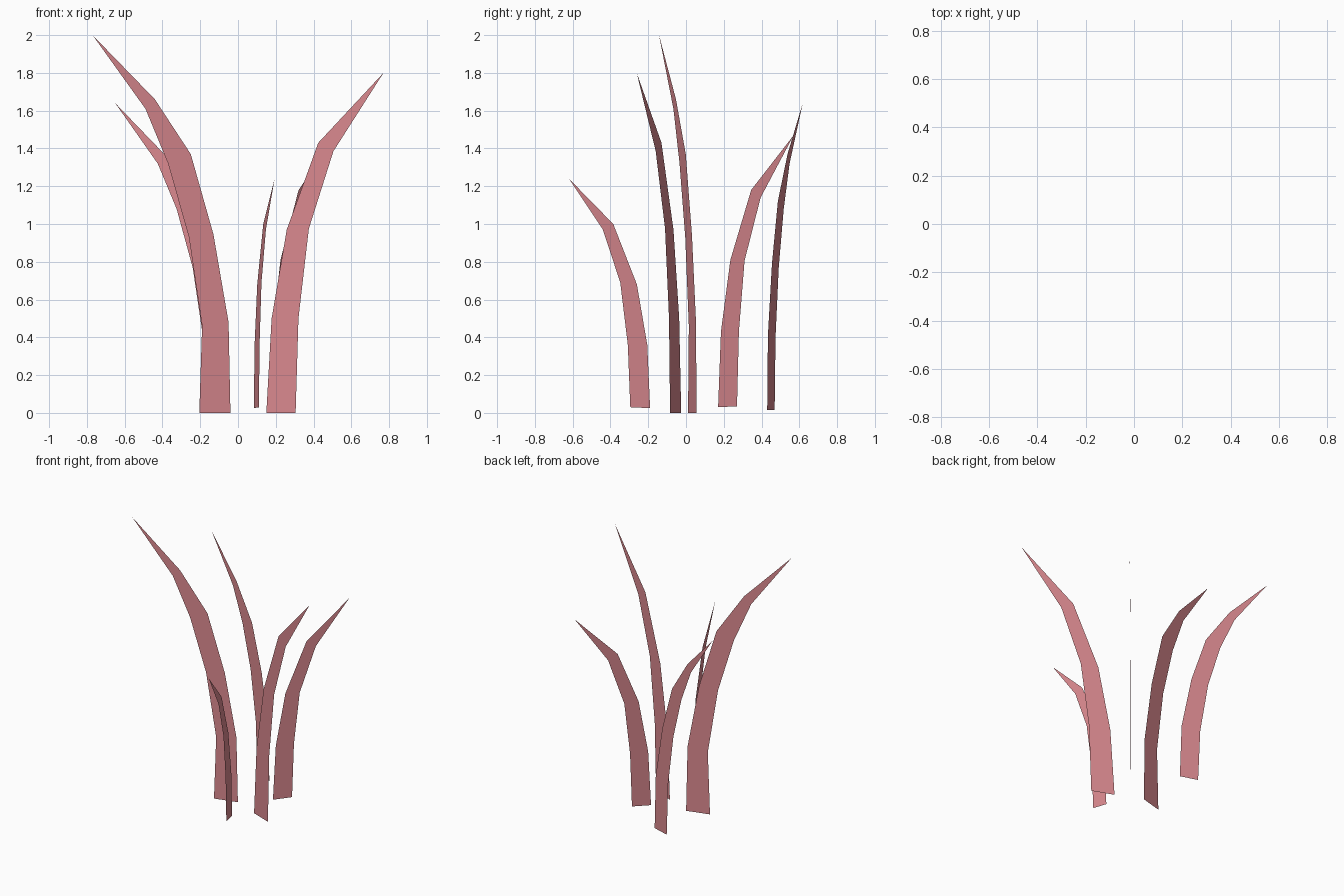
import bpy

if "Cube" in bpy.data.objects:
    bpy.data.objects.remove(bpy.data.objects["Cube"])

# One pink colour for all blades
pink = bpy.data.materials.new("dusty_pink")
pink.diffuse_color = (0.70, 0.25, 0.275, 1)
pink.use_nodes = True
pink.node_tree.nodes["Principled BSDF"].inputs["Base Color"].default_value = pink.diffuse_color


def blade(name, rows, tip, plane, along="x"):
    """Flat upright blade: rows of (outer u, z, inner u, z), closing in a tip.
    plane = (u0, v0, slope) places it along the other ground axis."""
    u0, v0, slope = plane

    def point(u, z):
        v = v0 + slope * (u - u0)
        return (u, v, z) if along == "x" else (v, u, z)

    verts = []
    for a, za, b, zb in rows:
        verts += [point(a, za), point(b, zb)]
    verts.append(point(*tip))
    n = len(rows)
    faces = [(2*i, 2*i + 1, 2*i + 3, 2*i + 2) for i in range(n - 1)]
    faces.append((2*n - 2, 2*n - 1, 2*n))
    mesh = bpy.data.meshes.new(name)
    mesh.from_pydata(verts, [], faces)
    mesh.materials.append(pink)
    ob = bpy.data.objects.new(name, mesh)
    bpy.context.collection.objects.link(ob)


# Tall left blade
blade("tall_left_blade",
      [(-.205, 0, -.04, 0), (-.19, .46, -.05, .48), (-.26, .93, -.13, .945),
       (-.37, 1.32, -.25, 1.37), (-.49, 1.61, -.44, 1.66)],
      (-.77, 2.0), (-.12, .034, .272))

# Tall right blade
blade("tall_right_blade",
      [(.15, 0, .305, 0), (.178, .5, .32, .5), (.258, .97, .375, .975),
       (.425, 1.43, .505, 1.385)],
      (.77, 1.80), (.228, -.055, -.38))

# Back left blade
blade("back_left_blade",
      [(-.17, .015, -.043, .015), (-.185, .4, -.055, .41),
       (-.24, .77, -.124, .79), (-.325, 1.08, -.225, 1.12),
       (-.425, 1.32, -.39, 1.37)],
      (-.65, 1.64), (-.14, .46, -.31))

# Back right blade, described along y
blade("back_right_blade",
      [(.17, .03, .27, .035), (.185, .43, .28, .43), (.235, .81, .31, .805),
       (.345, 1.18, .395, 1.14)],
      (.57, 1.47), (.22, .212, .87), along="y")

# Short front blade, described along y
blade("short_front_blade",
      [(-.295, .03, -.19, .025), (-.308, .36, -.205, .36),
       (-.348, .69, -.26, .68), (-.44, .97, -.385, 1.0)],
      (-.62, 1.24), (-.245, .098, -.255), along="y")
